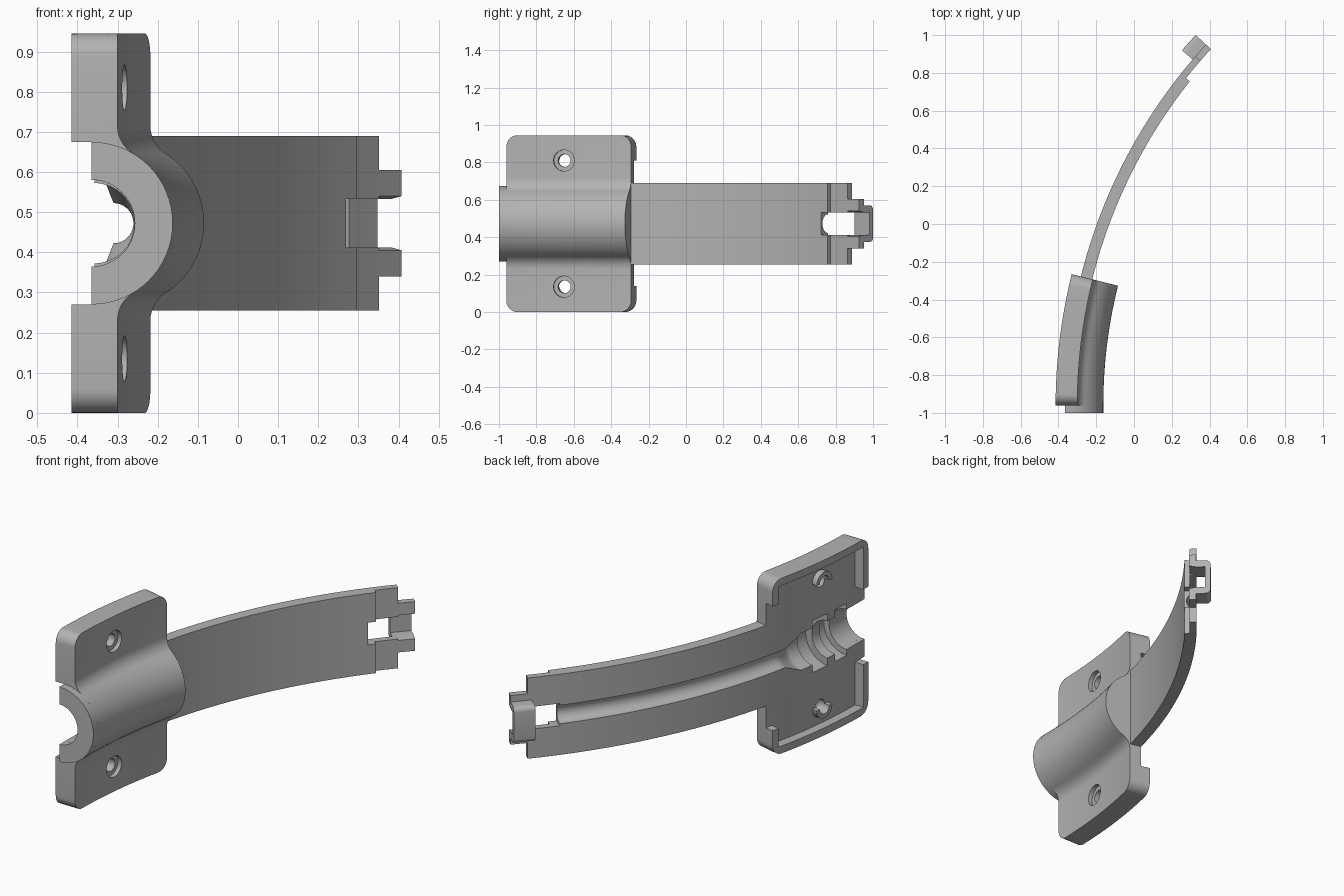
import bpy, bmesh, math
from mathutils import Vector

if "Cube" in bpy.data.objects:
    bpy.data.objects.remove(bpy.data.objects["Cube"])

# Parts are built flat in (d, s, z): d = depth towards the front, s = length along
# the strip, z = height. They are then bent round a large arc.
R, CX, Y0, ZC = 2.82, 2.455, -0.96, 0.4725
END = 0.689                      # length of the mounting plate
grey = bpy.data.materials.new("plain grey")
grey.diffuse_color = (0.45, 0.45, 0.45, 1)
grey.use_nodes = True
grey.node_tree.nodes["Principled BSDF"].inputs["Base Color"].default_value = grey.diffuse_color


def new_object(name, bm):
    bmesh.ops.recalc_face_normals(bm, faces=bm.faces)
    me = bpy.data.meshes.new(name)
    bm.to_mesh(me)
    bm.free()
    ob = bpy.data.objects.new(name, me)
    bpy.context.collection.objects.link(ob)
    return ob


def prism(name, pts, axis, a, b, bevel=0):
    """Extrude a 2D outline along one axis from a to b."""
    bm = bmesh.new()

    def place(p, t):
        c = list(p)
        c.insert(axis, t)
        return bm.verts.new(c)
    lo = [place(p, a) for p in pts]
    hi = [place(p, b) for p in pts]
    bm.faces.new(lo)
    bm.faces.new(hi)
    n = len(pts)
    for i in range(n):
        j = (i + 1) % n
        bm.faces.new((lo[i], lo[j], hi[j], hi[i]))
    if bevel:  # round the four outer corners of the plate
        bmesh.ops.recalc_face_normals(bm, faces=bm.faces)
        corner = [e for e in bm.edges
                  if all(abs(abs(v.co.z - ZC) - ZC) < 1e-5 for v in e.verts)
                  and abs(e.verts[0].co.x - e.verts[1].co.x) > 0.01
                  and abs(e.verts[0].co.y - e.verts[1].co.y) < 1e-5]
        bmesh.ops.bevel(bm, geom=corner, offset=bevel, offset_type='OFFSET',
                        segments=8, profile=0.5, affect='EDGES')
    return new_object(name, bm)


def box(name, d, s, z):
    return prism(name, [(d[0], s[0]), (d[1], s[0]), (d[1], s[1]), (d[0], s[1])], 2, *z)


def revolve(name, profile, axis, centre, n=48):
    """Solid of revolution: profile holds (position along axis, radius)."""
    bm = bmesh.new()
    rings = []
    for t, r in profile:
        ring = []
        for k in range(n):
            a = 2 * math.pi * (k + 0.5) / n
            c = [r * math.cos(a), r * math.sin(a)]
            c.insert(axis, t)
            ring.append(bm.verts.new(Vector(c) + Vector(centre)))
        rings.append(ring)
    for p, q in zip(rings, rings[1:]):
        for k in range(n):
            m = (k + 1) % n
            bm.faces.new((p[k], p[m], q[m], q[k]))
    bm.faces.new(rings[0])
    bm.faces.new(rings[-1])
    return new_object(name, bm)


def cut(ob, *cutters):
    for c in cutters:
        m = ob.modifiers.new("cut", 'BOOLEAN')
        m.operation, m.solver, m.object = 'DIFFERENCE', 'EXACT', c
        bpy.context.view_layer.update()
        dg = bpy.context.evaluated_depsgraph_get()
        me = bpy.data.meshes.new_from_object(ob.evaluated_get(dg))
        ob.modifiers.clear()
        ob.data = me
        bpy.data.objects.remove(c)


def arc(cx, cy, r, a0, a1, n):
    return [(cx + r * math.cos(math.radians(a0 + (a1 - a0) * i / n)),
             cy + r * math.sin(math.radians(a0 + (a1 - a0) * i / n))) for i in range(n + 1)]


def mirrored(half):
    """Close a (d, w) half outline across w = 0 and lift it to mid height."""
    return [(d, ZC + w) for d, w in half] + [(d, ZC - w) for d, w in reversed(half) if w > 1e-6]


def bend(ob):
    bm = bmesh.new()
    bm.from_mesh(ob.data)
    smax = max(v.co.y for v in bm.verts)
    step = R * math.radians(1)
    for i in range(1, int(smax / step) + 1):
        bmesh.ops.bisect_plane(bm, geom=bm.verts[:] + bm.edges[:] + bm.faces[:], dist=1e-5,
                               plane_co=(0, i * step, 0), plane_no=(0, 1, 0))
    for v in bm.verts:
        d, s, z = v.co
        if s <= 0:
            v.co = (CX - R + d, Y0 + s, z)
        else:
            t = s / R
            v.co = (CX - (R - d) * math.cos(t), Y0 + (R - d) * math.sin(t), z)
    bm.to_mesh(ob.data)
    bm.free()
    ob.data.materials.clear()
    ob.data.materials.append(grey)
    bpy.ops.object.select_all(action='DESELECT')
    ob.select_set(True)
    bpy.context.view_layer.objects.active = ob
    bpy.ops.object.shade_smooth_by_angle(angle=math.radians(30))


# Mounting plate with a filleted half-tube hump
blend = math.degrees(math.atan2(0.2424, 0.145))
hump = [(-0.05, ZC), (0.065, ZC)] + arc(0.145, 0.2424, 0.08, 180, 180 + blend, 8) \
    + arc(0, 0, 0.2025, blend, 0, 14)[1:]
plate = prism("mounting_plate", mirrored(hump), 1, 0, END, bevel=0.06)
# Back recess, leaving a lip that is open at both ends
recess = prism("recess_cutter", [
    (0.04, 0.04), (0.649, 0.04), (0.649, 0.14), (0.8, 0.14), (0.8, 0.81), (0.649, 0.81),
    (0.649, 0.905), (0.04, 0.905), (0.04, 0.675), (-0.1, 0.675), (-0.1, 0.27), (0.04, 0.27)],
    0, -0.1, 0.0)
# Stepped cable bore that narrows to the strip groove
bore = revolve("bore_cutter", [
    (-0.1, 0.108), (0.11, 0.108), (0.11, 0.14), (0.2, 0.14), (0.2, 0.1), (0.26, 0.1),
    (0.26, 0.14), (0.37, 0.14), (0.37, 0.1), (0.45, 0.1), (0.56, 0.05), (0.8, 0.05)],
    1, (0, 0, ZC))
HOLES = ((0.135, -1), (0.81, 1))
screws = [revolve("screw_cutter", [(-0.1, 0.034), (0.042, 0.034), (0.042, 0.057), (0.2, 0.057)],
                  0, (0, 0.315, z), 32) for z, _ in HOLES]
cut(plate, recess, bore, *screws)

# Half-ring bosses behind the screw holes
bosses = []
for z, side in HOLES:
    ring = arc(0, 0, 0.057, 0, 180, 16) + arc(0, 0, 0.034, 180, 0, 16)
    bosses.append(prism("screw_boss", [(0.315 + s, z + side * w) for s, w in ring],
                        0, -0.03, 0.001))

# Half-tube nose in front of the plate
nose = prism("tube_nose", [(d, ZC + w) for d, w in
                           arc(0, 0, 0.2025, -90, 90, 32) + arc(0, 0, 0.108, 90, -90, 24)],
             1, -0.04, 0.0)

# Curved strip with a thinner end, cable groove and open slot
strip = prism("curved_strip", [(0, END), (0.062, END), (0.062, 1.893), (0.036, 1.893),
                               (0.036, 2.013), (0, 2.013)], 2, 0.255, 0.69)
cut(strip,
    revolve("groove_cutter", [(0.5, 0.05), (1.9, 0.05)], 1, (0, 0, ZC)),
    box("slot_cutter", (-0.1, 0.1), (1.85, 2.2), (ZC - 0.06, ZC + 0.06)))

# End clip: two prongs joined by a rounded loop at the back
outer = [(0.036, 0.0675), (0.036, 0.1325), (0, 0.1325), (0, 0.0975)] \
    + arc(-0.049, 0.0725, 0.025, 90, 180, 6)
inner = [(-0.045, 0.06), (0, 0.06)]
loop = [(d, ZC + w) for d, w in outer] + [(d, ZC - w) for d, w in reversed(outer)] \
    + [(d, ZC - w) for d, w in reversed(inner)] + [(d, ZC - w) for d, w in inner[:1]] \
    + [(d, ZC + w) for d, w in inner]
# walk the inner outline once: lower prong -> crossbar -> upper prong
loop = [(d, ZC + w) for d, w in outer] + [(d, ZC - w) for d, w in reversed(outer)] \
    + [(0, ZC - 0.06), (-0.045, ZC - 0.06), (-0.045, ZC + 0.06), (0, ZC + 0.06)]
clip = prism("end_clip", loop, 1, 1.993, 2.099)

for ob in [plate, nose, strip, clip] + bosses:
    bend(ob)
